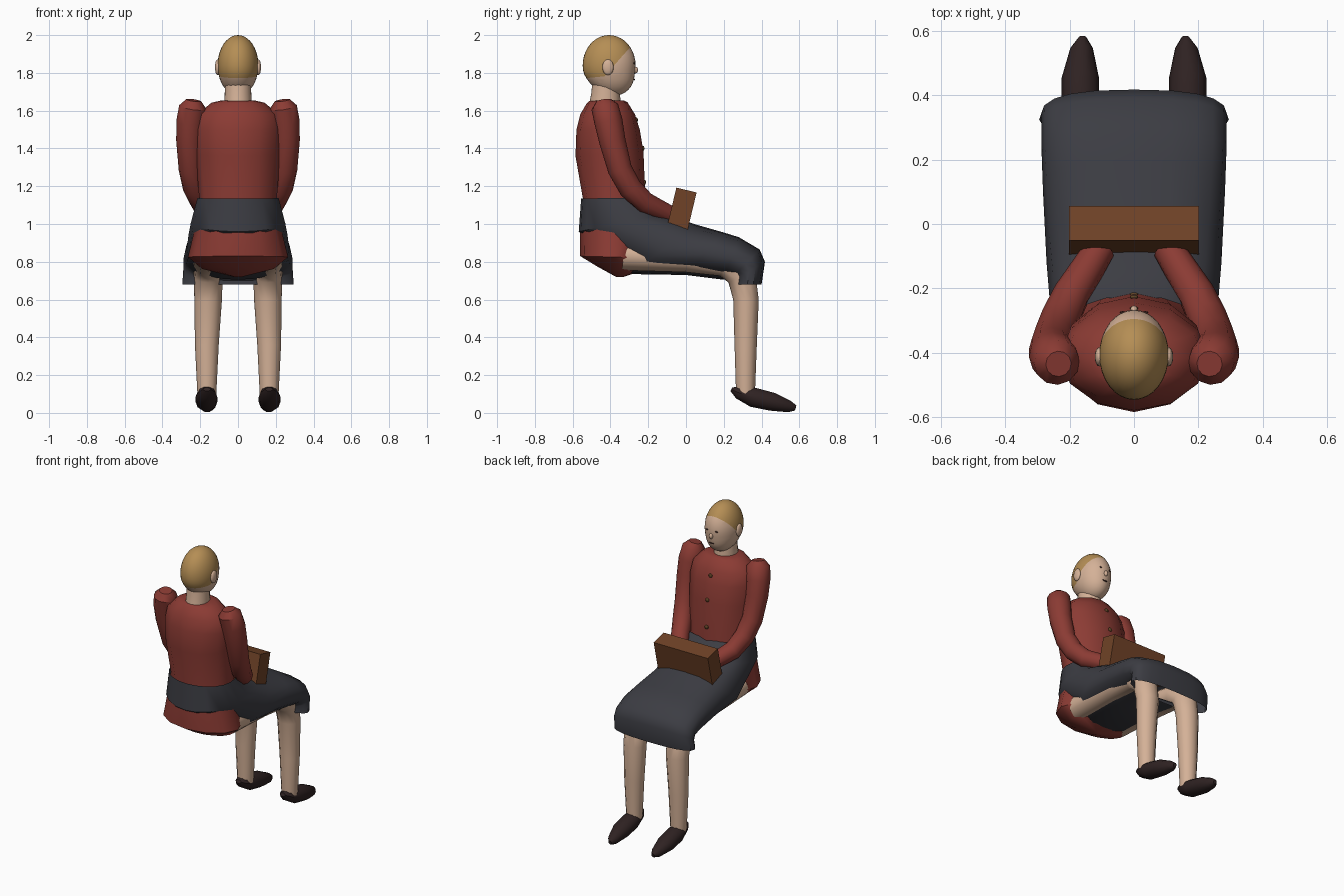
import bpy, bmesh, math
from mathutils import Vector, Matrix

cube = bpy.data.objects.get("Cube")
if cube:
    bpy.data.objects.remove(cube)


def material(name, rgb):
    m = bpy.data.materials.new(name)
    m.use_nodes = True
    m.diffuse_color = (*rgb, 1)
    bsdf = m.node_tree.nodes["Principled BSDF"]
    bsdf.inputs["Base Color"].default_value = (*rgb, 1)
    bsdf.inputs["Roughness"].default_value = 0.9
    return m


RED = material("red cloth", (0.26, 0.044, 0.034))
GREY = material("charcoal cloth", (0.045, 0.046, 0.056))
SKIN = material("skin", (0.66, 0.44, 0.31))
HAIR = material("blond hair", (0.46, 0.27, 0.09))
SHOE = material("dark leather", (0.028, 0.016, 0.016))
WOOD = material("brown box", (0.16, 0.055, 0.02))
BRASS = material("dull brass", (0.12, 0.06, 0.02))
DARK = material("dark features", (0.06, 0.025, 0.02))


def finish(name, bm, mats, angle=40, mirror=False):
    bmesh.ops.recalc_face_normals(bm, faces=bm.faces)
    me = bpy.data.meshes.new(name)
    bm.to_mesh(me)
    bm.free()
    for m in mats:
        me.materials.append(m)
    me.shade_smooth()
    me.set_sharp_from_angle(angle=math.radians(angle))
    ob = bpy.data.objects.new(name, me)
    bpy.context.collection.objects.link(ob)
    if mirror:
        ob.modifiers.new("Mirror", "MIRROR").use_mirror_merge = False
    return ob


def loft(name, rings, mat, sides=12, caps=(True, True), boxy=1, mirror=False, angle=40):
    """Skin a row of oval rings, each a centre and two half axes."""
    bm = bmesh.new()
    rows = []
    for c, u, v in rings:
        row = []
        for i in range(sides):
            a = math.tau * i / sides
            x, y = math.cos(a), math.sin(a)
            if y > 1e-6:  # squarer upper half
                x = math.copysign(abs(x) ** boxy, x)
                y = y ** boxy
            row.append(bm.verts.new(c + u * x + v * y))
        rows.append(row)
    for r, s in zip(rows, rows[1:]):
        for i in range(sides):
            j = (i + 1) % sides
            bm.faces.new((r[i], r[j], s[j], s[i]))
    for row, cap in zip((rows[0], rows[-1]), caps):
        if cap:
            bm.faces.new(row)
    return finish(name, bm, [mat], angle, mirror)


def span(back, front, half, x=0):
    """Ring through a back and a front (y, z) point."""
    b, f = Vector((x, *back)), Vector((x, *front))
    return (b + f) / 2, Vector((half, 0, 0)), (f - b) / 2


def tube(points):
    """Round rings square to a path of (x, y, z, radius)."""
    pts = [Vector(p[:3]) for p in points]
    rings = []
    for i, p in enumerate(pts):
        t = (pts[min(i + 1, len(pts) - 1)] - pts[max(i - 1, 0)]).normalized()
        u = Vector((0, 1, 0.6)).cross(t).normalized()
        rings.append((p, u * points[i][3], t.cross(u) * points[i][3]))
    return rings


def ball(name, centre, size, mat, mirror=False, segs=16):
    bm = bmesh.new()
    bmesh.ops.create_uvsphere(bm, u_segments=segs, v_segments=segs // 2, radius=1)
    bmesh.ops.scale(bm, vec=size, verts=bm.verts)
    bmesh.ops.translate(bm, vec=centre, verts=bm.verts)
    return finish(name, bm, [mat], 60, mirror)


# Shirt with the rounded seat below
loft("shirt", [
    span((-0.37, 0.72), (-0.33, 0.72), 0.02),
    span((-0.47, 0.775), (-0.24, 0.75), 0.19),
    span((-0.56, 0.83), (-0.2, 0.82), 0.265),
    span((-0.562, 0.95), (-0.2, 0.95), 0.235),
    span((-0.545, 1.13), (-0.215, 1.13), 0.205),
    span((-0.585, 1.36), (-0.225, 1.38), 0.225),
    span((-0.58, 1.5), (-0.245, 1.5), 0.23),
    span((-0.56, 1.58), (-0.27, 1.58), 0.215),
    span((-0.525, 1.64), (-0.31, 1.645), 0.14),
    span((-0.51, 1.652), (-0.33, 1.655), 0.09)], RED)

# Skirt draped forward over the knees, open at the hem
loft("skirt", [
    span((-0.555, 1.135), (-0.225, 1.14), 0.215),
    span((-0.568, 0.96), (-0.13, 1.05), 0.25),
    span((-0.45, 0.86), (-0.03, 1.025), 0.262),
    span((-0.3, 0.735), (0.06, 0.995), 0.272),
    span((0.0, 0.73), (0.2, 0.955), 0.283),
    span((0.2, 0.705), (0.28, 0.93), 0.288),
    span((0.24, 0.71), (0.39, 0.865), 0.288),
    span((0.25, 0.7), (0.418, 0.8), 0.29),
    span((0.25, 0.68), (0.4, 0.68), 0.295)],
    GREY, sides=20, caps=(False, False), boxy=0.75)

# Arms reaching in to hold the box
loft("arms", tube([
    (0.235, -0.435, 1.655, 0.04), (0.24, -0.43, 1.62, 0.072),
    (0.252, -0.41, 1.54, 0.075), (0.257, -0.39, 1.44, 0.07),
    (0.25, -0.35, 1.29, 0.064), (0.23, -0.295, 1.19, 0.062),
    (0.195, -0.22, 1.115, 0.058), (0.105, -0.075, 1.045, 0.048)]),
    RED, mirror=True)

# Legs, bent at the knee
loft("legs", [
    span((-0.34, 0.755), (-0.32, 0.91), 0.085, 0.155),
    span((0.0, 0.745), (0.02, 0.895), 0.085, 0.16),
    span((0.18, 0.725), (0.25, 0.86), 0.08, 0.16),
    span((0.225, 0.69), (0.365, 0.76), 0.077, 0.158),
    span((0.25, 0.6), (0.385, 0.6), 0.073, 0.158),
    span((0.257, 0.36), (0.375, 0.36), 0.063, 0.165),
    span((0.265, 0.1), (0.365, 0.1), 0.05, 0.165)],
    SKIN, mirror=True)

# Pointed shoes
loft("shoes", [
    span((0.235, 0.115), (0.245, 0.135), 0.02, 0.165),
    span((0.265, 0.075), (0.285, 0.142), 0.045, 0.165),
    span((0.34, 0.03), (0.37, 0.135), 0.058, 0.167),
    span((0.44, 0.01), (0.47, 0.108), 0.058, 0.167),
    span((0.54, 0.002), (0.555, 0.065), 0.035, 0.163),
    span((0.577, 0.012), (0.585, 0.04), 0.012, 0.16)],
    SHOE, sides=10, mirror=True)

# Box on the lap
bm = bmesh.new()
bmesh.ops.create_cube(bm, size=1, matrix=(
    Matrix.Translation((0, -0.021, 1.081)) @ Matrix.Rotation(-0.235, 4, "X")
    @ Matrix.Diagonal((0.405, 0.11, 0.203, 1))))
finish("box", bm, [WOOD], 30)

# Neck
loft("neck", [
    span((-0.515, 1.62), (-0.345, 1.62), 0.074),
    span((-0.5, 1.7), (-0.35, 1.7), 0.07),
    span((-0.495, 1.79), (-0.36, 1.79), 0.068)], SKIN, sides=16)

# Head, cut along the hairline
bm = bmesh.new()
bmesh.ops.create_uvsphere(bm, u_segments=32, v_segments=20, radius=1)
bmesh.ops.scale(bm, vec=(0.108, 0.14, 0.16), verts=bm.verts)
bmesh.ops.translate(bm, vec=(0, -0.407, 1.84), verts=bm.verts)
for v in bm.verts:
    v.co.y += 0.22 * max(0, 1.8 - v.co.z)
nape = (Vector((0, -0.5, 1.775)), Vector((0, -0.1, 1)))
brow = (Vector((0, -0.345, 1.88)), Vector((0, -0.75, 0.66)))
for co, no in (nape, brow):
    bmesh.ops.bisect_plane(bm, geom=bm.verts[:] + bm.edges[:] + bm.faces[:],
                           plane_co=co, plane_no=no)
for f in bm.faces:
    mid = f.calc_center_median()
    f.material_index = int(all((mid - co).dot(no) > 0 for co, no in (nape, brow)))
finish("head", bm, [SKIN, HAIR], 60)

# Face details
ball("ears", (0.108, -0.413, 1.83), (0.014, 0.03, 0.042), SKIN, True)
ball("nose", (0, -0.268, 1.815), (0.012, 0.014, 0.018), SKIN)
ball("eyes", (0.035, -0.275, 1.85), (0.01, 0.004, 0.005), DARK, True, 8)
ball("mouth", (0, -0.274, 1.765), (0.022, 0.004, 0.004), DARK, False, 8)

# Buttons down the shirt front
for n, (y, z) in enumerate(((-0.262, 1.55), (-0.227, 1.4), (-0.219, 1.22))):
    ball(f"button_{n + 1}", (0, y, z), (0.014, 0.007, 0.014), BRASS, False, 10)
